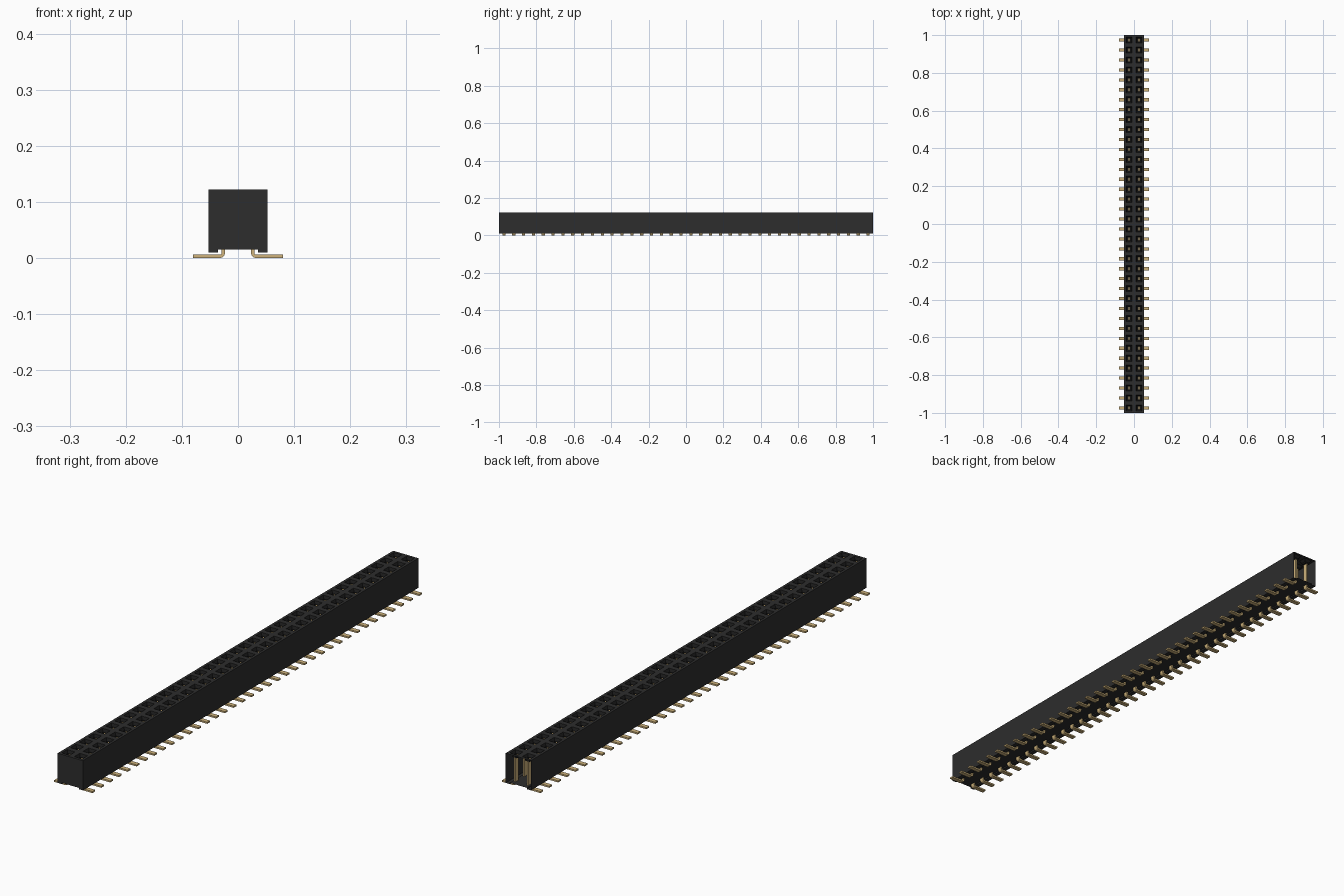
import bpy, bmesh, math

if "Cube" in bpy.data.objects:
    bpy.data.objects.remove(bpy.data.objects["Cube"], do_unlink=True)

ROWS = 38
PITCH = 2.0 / ROWS
HALF = PITCH            # half of the housing width
TOP = 0.122
LEG_W, LEG_T = 0.0166, 0.006


def material(name, rgb):
    m = bpy.data.materials.new(name)
    m.diffuse_color = (*rgb, 1)
    m.use_nodes = True
    m.node_tree.nodes["Principled BSDF"].inputs["Base Color"].default_value = (*rgb, 1)
    return m


def make_object(name, bm, mats):
    bmesh.ops.remove_doubles(bm, verts=bm.verts, dist=1e-5)
    bmesh.ops.recalc_face_normals(bm, faces=bm.faces)
    me = bpy.data.meshes.new(name)
    bm.to_mesh(me)
    bm.free()
    for m in mats:
        me.materials.append(m)
    ob = bpy.data.objects.new(name, me)
    bpy.context.collection.objects.link(ob)
    return ob


black = material("black plastic", (0.026, 0.026, 0.026))
dark = material("dark socket", (0.010, 0.010, 0.010))
gold = material("gold contact", (0.62, 0.45, 0.20))

# Housing: hollow shell, closed at the front end and open at the back end
bm = bmesh.new()
section = [(-HALF, TOP), (-HALF, 0.010), (-0.036, 0.010), (-0.036, 0.015),
           (0.036, 0.015), (0.036, 0.010), (HALF, 0.010), (HALF, TOP)]
front = [bm.verts.new((x, -1, z)) for x, z in section]
back = [bm.verts.new((x, 1, z)) for x, z in section]
bm.faces.new(front)
for i in range(len(section) - 1):
    bm.faces.new((front[i], front[i + 1], back[i + 1], back[i]))


def square(cx, cy, half, z):
    return [bm.verts.new((cx + sx * half, cy + sy * half, z))
            for sx, sy in ((-1, -1), (1, -1), (1, 1), (-1, 1))]


# Top face made of cells, each with a tapered socket
for row in range(ROWS):
    cy = -1 + PITCH * (row + 0.5)
    for cx in (-PITCH / 2, PITCH / 2):
        rings = [square(cx, cy, PITCH / 2, TOP),
                 square(cx, cy, 0.0165, TOP),
                 square(cx, cy, 0.0095, TOP - 0.010),
                 square(cx, cy, 0.0095, TOP - 0.016)]
        for level in range(3):
            a, b = rings[level], rings[level + 1]
            for i in range(4):
                j = (i + 1) % 4
                f = bm.faces.new((a[i], a[j], b[j], b[i]))
                f.material_index = 1 if level else 0
        bm.faces.new(rings[3]).material_index = 1
make_object("housing", bm, [black, dark])

# Contact: upright strip bent outwards into a flat foot
bm = bmesh.new()
x0 = PITCH / 2 - LEG_T / 2
R = 0.009
arc = [math.radians(180 + 90 * k / 5) for k in range(6)]


def bend(r):
    return [(x0 + R + r * math.cos(a), R + r * math.sin(a)) for a in arc]


outer = [(x0, TOP - 0.011)] + bend(R) + [(0.080, 0)]
inner = [(x0 + LEG_T, TOP - 0.011)] + bend(R - LEG_T) + [(0.080, LEG_T)]
y0 = -1 + PITCH / 2
strips = []
for y in (y0 - LEG_W / 2, y0 + LEG_W / 2):
    strips.append([[bm.verts.new((x, y, z)) for x, z in line] for line in (outer, inner)])
(o1, i1), (o2, i2) = strips
for k in range(len(outer) - 1):
    for a, b in ((o1, i1), (i1, i2), (i2, o2), (o2, o1)):
        bm.faces.new((a[k], a[k + 1], b[k + 1], b[k]))
for k in (0, -1):
    bm.faces.new((o1[k], i1[k], i2[k], o2[k]))
contacts = make_object("contacts", bm, [gold])

# Repeat along the length and mirror to the other side
arr = contacts.modifiers.new("rows", "ARRAY")
arr.count = ROWS
arr.use_relative_offset = False
arr.use_constant_offset = True
arr.constant_offset_displace = (0, PITCH, 0)
contacts.modifiers.new("sides", "MIRROR")

bpy.context.view_layer.objects.active = contacts
contacts.select_set(True)
bpy.ops.object.shade_smooth_by_angle(angle=math.radians(30))
